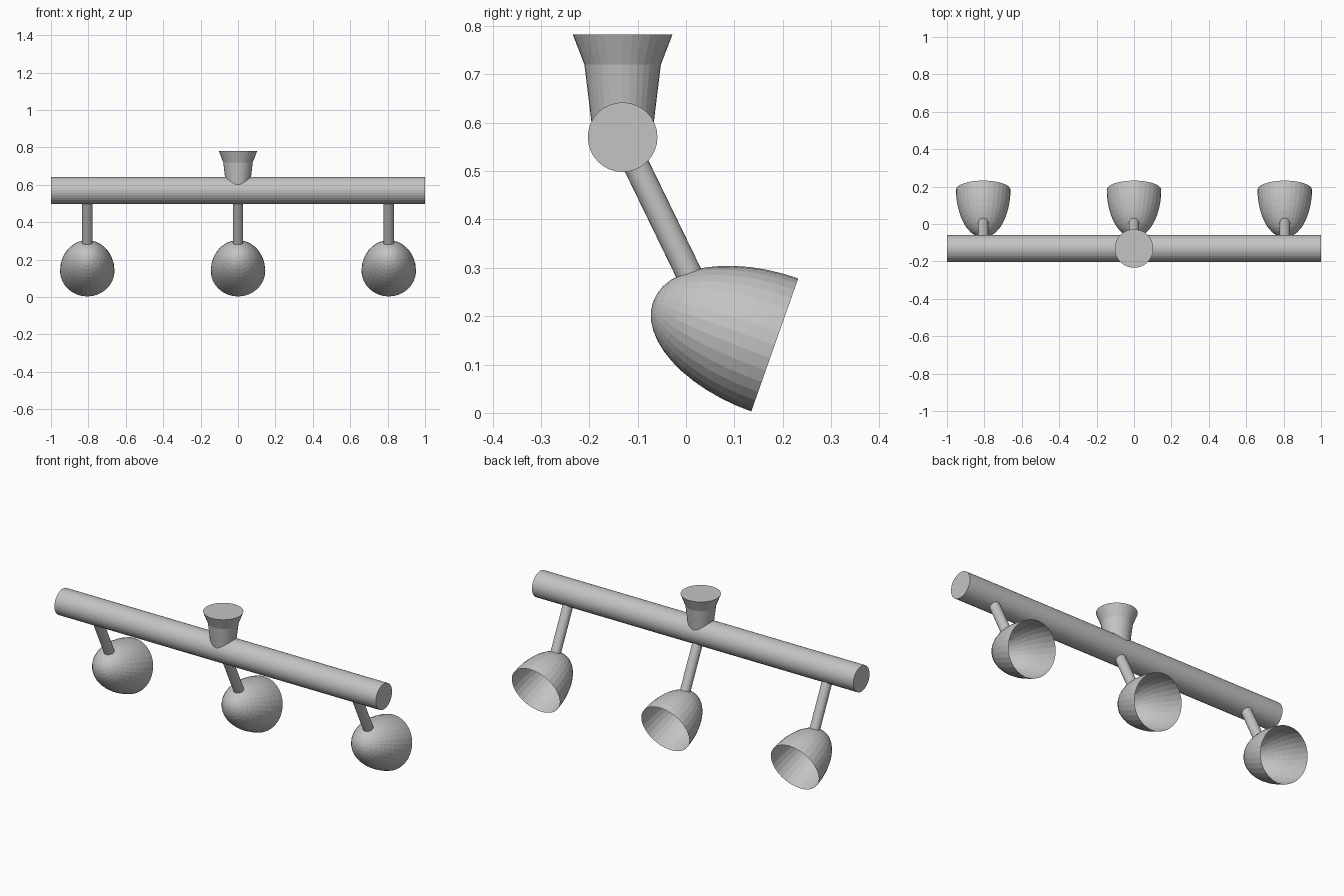
import bpy, bmesh, math
from mathutils import Vector

if "Cube" in bpy.data.objects:
    bpy.data.objects.remove(bpy.data.objects["Cube"])

metal = bpy.data.materials.new("grey metal")
metal.diffuse_color = (0.55, 0.55, 0.55, 1)
metal.use_nodes = True
metal.node_tree.nodes["Principled BSDF"].inputs["Base Color"].default_value = metal.diffuse_color


def lathe(name, profile, origin, axis, sides=32, caps=True):
    """Revolve (radius, height) points round an axis through origin."""
    bm = bmesh.new()
    rings = []
    for r, h in profile:
        if r < 1e-6:
            rings.append([bm.verts.new((0, 0, h))])
        else:
            rings.append([bm.verts.new((r * math.cos(2 * math.pi * i / sides),
                                        r * math.sin(2 * math.pi * i / sides), h))
                          for i in range(sides)])
    for a, b in zip(rings, rings[1:]):
        for i in range(sides):
            j = (i + 1) % sides
            if len(a) == 1:
                bm.faces.new((a[0], b[j], b[i]))
            else:
                bm.faces.new((a[i], a[j], b[j], b[i]))
    if caps:
        bm.faces.new(list(reversed(rings[0])))
        bm.faces.new(rings[-1])
        bmesh.ops.recalc_face_normals(bm, faces=bm.faces)
    rot = Vector((0, 0, 1)).rotation_difference(Vector(axis))
    bmesh.ops.transform(bm, matrix=rot.to_matrix().to_4x4(), verts=bm.verts)
    me = bpy.data.meshes.new(name)
    bm.to_mesh(me)
    bm.free()
    me.materials.append(metal)
    ob = bpy.data.objects.new(name, me)
    ob.location = origin
    bpy.context.collection.objects.link(ob)
    return ob


BAR_Y, BAR_Z = -0.131, 0.57

# horizontal bar
lathe("bar", [(0.072, -1), (0.072, 1)], (0, BAR_Y, BAR_Z), (1, 0, 0))

# flared ceiling mount
lathe("ceiling_mount", [(0.062, 0.58), (0.079, 0.72), (0.103, 0.782)],
      (0, BAR_Y, 0), (0, 0, 1))

# half-ellipsoid shade profile, from the closed back to the open rim
LENGTH, RADIUS, STEPS = 0.267, 0.1458, 12
dome = [(RADIUS * math.sin(math.pi / 2 * k / STEPS),
         -LENGTH * math.cos(math.pi / 2 * k / STEPS)) for k in range(STEPS + 1)]

# three lamps, each with a slanted stem and an open shade
for label, x in (("left", -0.806), ("middle", 0), ("right", 0.806)):
    top = Vector((x, BAR_Y, BAR_Z))
    end = Vector((x, 0.007, 0.286))
    lathe(label + "_stem", [(0.027, 0), (0.027, (end - top).length)],
          top, end - top, sides=24)
    lathe(label + "_shade", dome, (x, 0.1835, 0.1405),
          (0, 0.943, -0.333), caps=False)
